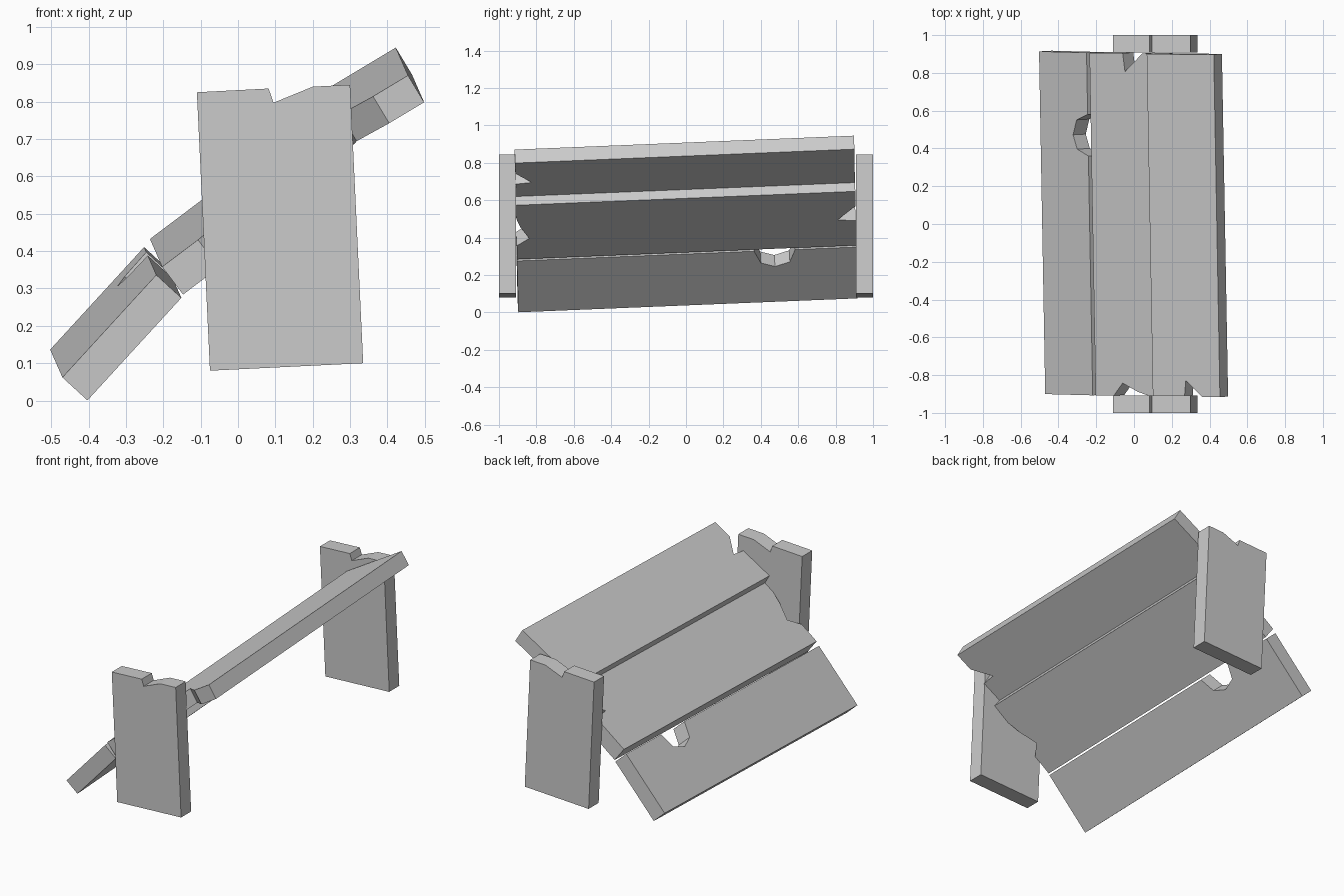
import bpy, bmesh
from math import sin, cos, radians
from mathutils import Vector

if "Cube" in bpy.data.objects:
    bpy.data.objects.remove(bpy.data.objects["Cube"])


def prism(name, front, back):
    """Solid between two matching outlines."""
    bm = bmesh.new()
    a = [bm.verts.new(p) for p in front]
    b = [bm.verts.new(p) for p in back]
    bm.faces.new(a)
    bm.faces.new(b[::-1])
    n = len(a)
    for i in range(n):
        bm.faces.new((a[i], b[i], b[(i + 1) % n], a[(i + 1) % n]))
    bmesh.ops.recalc_face_normals(bm, faces=bm.faces)
    mesh = bpy.data.meshes.new(name)
    bm.to_mesh(mesh)
    bm.free()
    obj = bpy.data.objects.new(name, mesh)
    bpy.context.collection.objects.link(obj)
    return obj


# Chipped upright panels at both ends
PANEL = [(-0.075, 0.08), (0.335, 0.10), (0.30, 0.845), (0.20, 0.84),
         (0.095, 0.797), (0.082, 0.835), (-0.11, 0.825)]
for name, y0, y1 in (("front_panel", -1.0, -0.908), ("back_panel", 0.908, 1.0)):
    prism(name, [(x, y0, z) for x, z in PANEL], [(x, y1, z) for x, z in PANEL])

END = 0.907


def plank(name, start, angle, width, thick, near=(), edge=(), far=()):
    """Sloping plank; outline in (across, along) with optional chips per edge."""
    a = radians(angle)
    outline = [(0, -END), *near, (width, -END), *edge, (width, END), *far, (0, END)]

    def place(u, y, t):
        x = start[0] + u * cos(a) + t * sin(a)
        z = start[1] + u * sin(a) - t * cos(a)
        # whole slope leans slightly along its length
        k = y + END
        return Vector((x - 0.018 * k, y + 0.018 * x - 0.041 * (z - 0.43), z + 0.041 * k))

    prism(name, [place(u, y, 0) for u, y in outline],
          [place(u, y, thick) for u, y in outline])


# Three broken planks, lowest to highest
plank("lower_plank", (-0.47, 0.062), 47.5, 0.372, 0.091,
      edge=[(0.372, 0.36), (0.285, 0.395), (0.255, 0.47), (0.285, 0.55), (0.372, 0.58)])
plank("middle_plank", (-0.203, 0.358), 37, 0.48, 0.093,
      near=[(0.12, -END), (0.18, -0.84), (0.28, -0.885), (0.36, -END)],
      far=[(0.35, END), (0.233, 0.81), (0.22, END)])
plank("upper_plank", (0.10, 0.657), 31, 0.414, 0.084,
      near=[(0.195, -END), (0.205, -0.82), (0.305, -END)])
